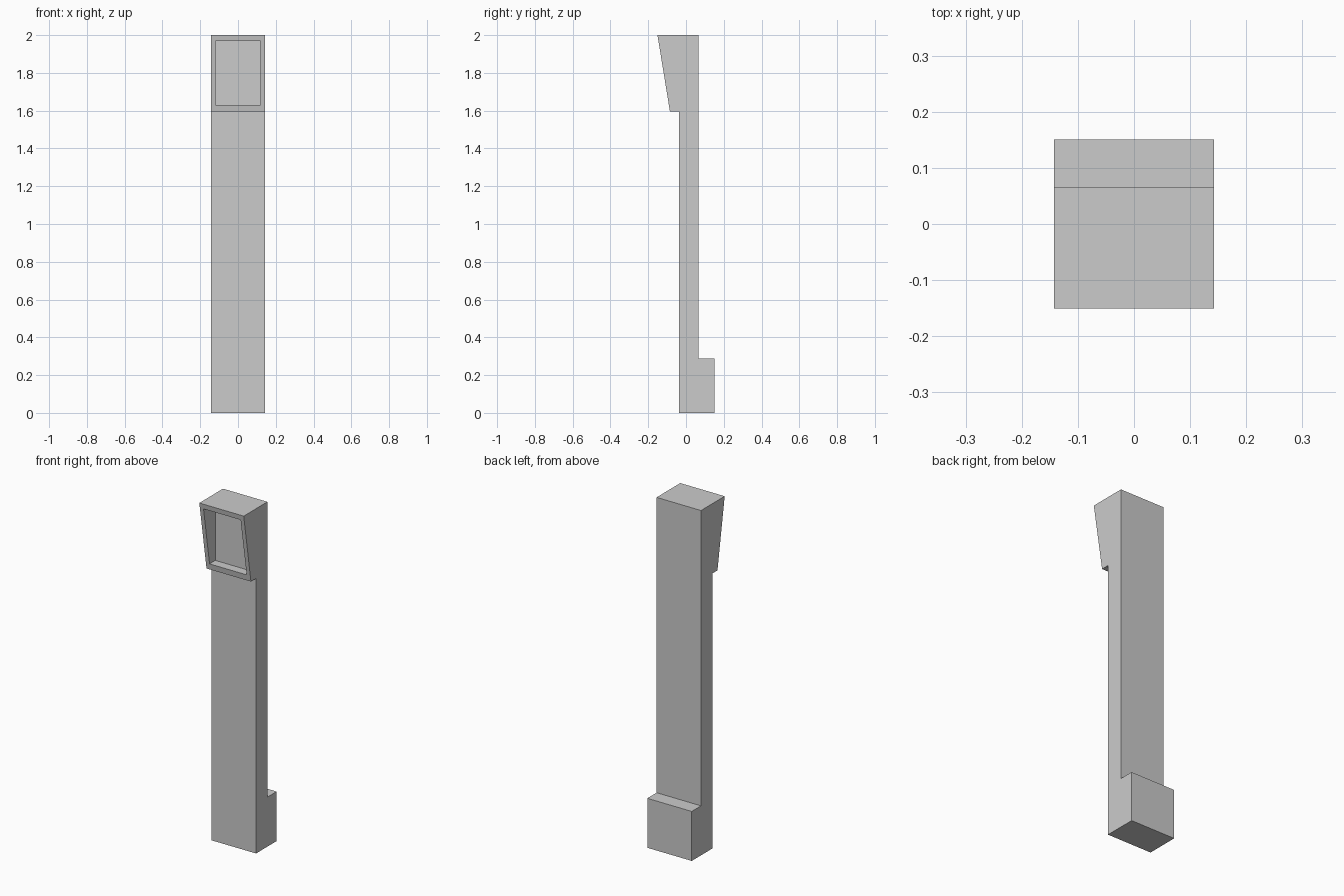
import bpy, bmesh

if "Cube" in bpy.data.objects:
    bpy.data.objects.remove(bpy.data.objects["Cube"])

HALF_W = 0.1425


def extrude_profile(name, profile, half_width):
    """Extrude a closed (y, z) side profile symmetrically along x."""
    bm = bmesh.new()
    face = bm.faces.new([bm.verts.new((-half_width, y, z)) for y, z in profile])
    out = bmesh.ops.extrude_face_region(bm, geom=[face])
    moved = [v for v in out["geom"] if isinstance(v, bmesh.types.BMVert)]
    bmesh.ops.translate(bm, verts=moved, vec=(2 * half_width, 0, 0))
    bmesh.ops.recalc_face_normals(bm, faces=bm.faces)
    mesh = bpy.data.meshes.new(name)
    bm.to_mesh(mesh)
    bm.free()
    obj = bpy.data.objects.new(name, mesh)
    bpy.context.collection.objects.link(obj)
    return obj


# Column with rear foot and forward-tilted display head
body = extrude_profile("kiosk_body", [
    (-0.038, 0), (0.151, 0), (0.151, 0.287), (0.066, 0.287),
    (0.066, 2), (-0.151, 2), (-0.085, 1.595), (-0.038, 1.595),
], HALF_W)

# Screen recess, ending flush with the front plane of the column
cutter = extrude_profile("screen_recess_cutter", [
    (-0.3, 1.63), (-0.038, 1.63), (-0.038, 1.97), (-0.3, 1.97),
], 0.119)
cutter.hide_render = True

cut = body.modifiers.new("screen_recess", "BOOLEAN")
cut.operation = "DIFFERENCE"
cut.solver = "EXACT"
cut.object = cutter
bpy.context.view_layer.objects.active = body
bpy.ops.object.modifier_apply(modifier=cut.name)
bpy.data.objects.remove(cutter)
